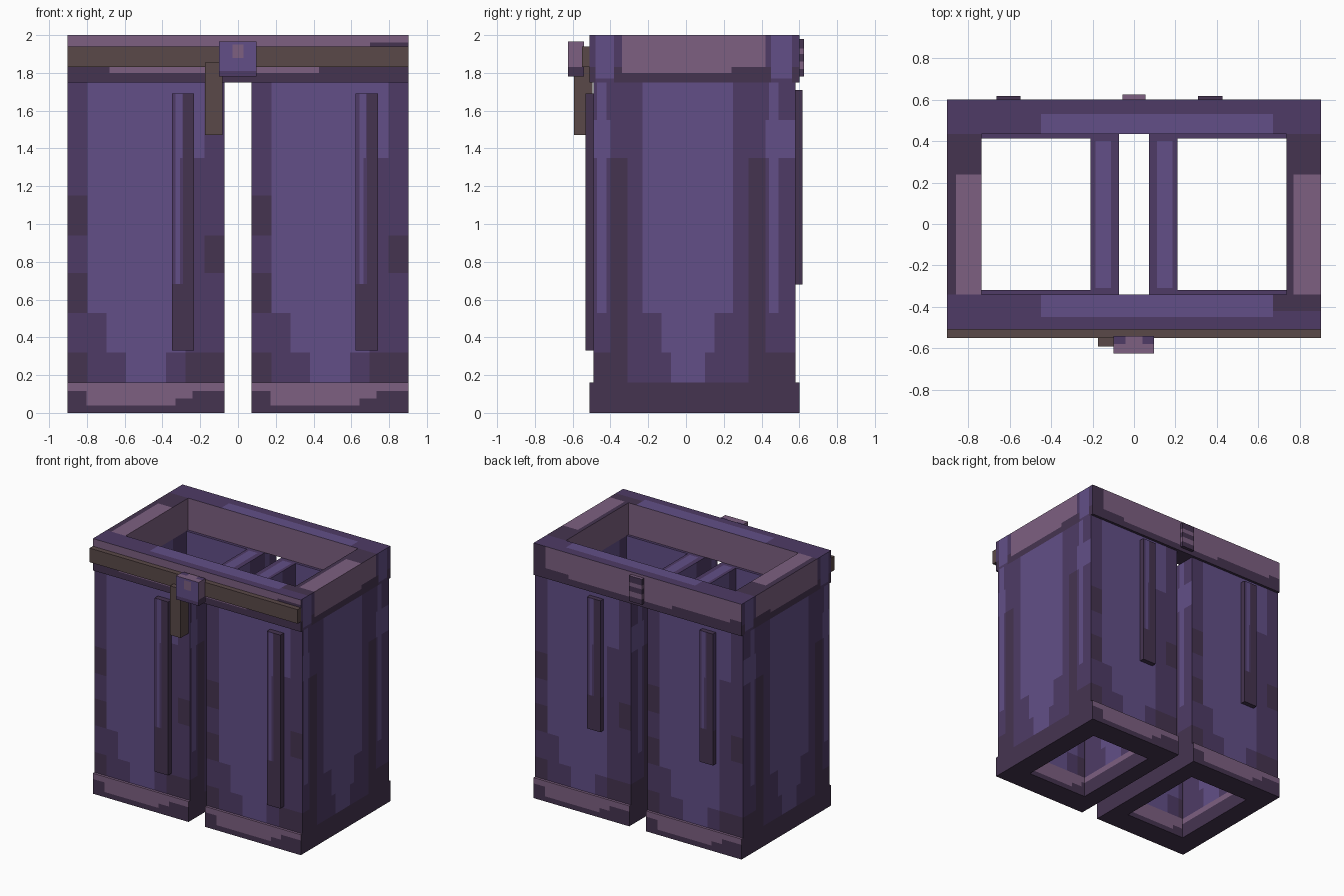
import bpy, bmesh
from mathutils import Vector

if "Cube" in bpy.data.objects:
    bpy.data.objects.remove(bpy.data.objects["Cube"])

LIGHT, MID, DARK, PINK, BROWN = range(5)


def srgb(h):
    c = [int(h[i:i + 2], 16) / 255 for i in (0, 2, 4)]
    return [v / 12.92 if v <= 0.04045 else ((v + 0.055) / 1.055) ** 2.4 for v in c] + [1]


mats = []
for name, code in (("light violet", "624F87"), ("mid violet", "4E3B66"), ("dark plum", "453450"),
                   ("dusty mauve", "7D6081"), ("leather brown", "5A4948")):
    m = bpy.data.materials.new(name)
    m.use_nodes = True
    m.diffuse_color = srgb(code)
    m.node_tree.nodes["Principled BSDF"].inputs["Base Color"].default_value = srgb(code)
    mats.append(m)


def finish(bm, name, rule, cuts):
    """Cut the mesh along axis planes, then colour each face by the rule."""
    for axis, values in cuts.items():
        n = Vector([float(axis == a) for a in "xyz"])
        for v in values:
            bmesh.ops.bisect_plane(bm, geom=bm.verts[:] + bm.edges[:] + bm.faces[:],
                                   plane_co=n * v, plane_no=n, dist=1e-5)
    bmesh.ops.recalc_face_normals(bm, faces=bm.faces[:])
    bm.normal_update()
    for f in bm.faces:
        f.material_index = rule(f.calc_center_median(), f.normal) if callable(rule) else rule
    mesh = bpy.data.meshes.new(name)
    bm.to_mesh(mesh)
    bm.free()
    for m in mats:
        mesh.materials.append(m)
    bpy.context.collection.objects.link(bpy.data.objects.new(name, mesh))


def box(name, span_x, span_y, span_z, rule, **cuts):
    bm = bmesh.new()
    bmesh.ops.create_cube(bm, size=1)
    for v in bm.verts:
        v.co = [r[0] if c < 0 else r[1] for c, r in zip(v.co, (span_x, span_y, span_z))]
    finish(bm, name, rule, cuts)


def ring(name, span_x, span_y, hole_x, hole_y, span_z, rule, **cuts):
    """Rectangular tube with a rectangular hole."""
    bm = bmesh.new()

    def loop(a, b, h):
        return [bm.verts.new(p) for p in ((a[0], b[0], h), (a[1], b[0], h), (a[1], b[1], h), (a[0], b[1], h))]
    loops = [loop(span_x, span_y, span_z[0]), loop(span_x, span_y, span_z[1]),
             loop(hole_x, hole_y, span_z[1]), loop(hole_x, hole_y, span_z[0])]
    for k in range(4):
        a, b = loops[k], loops[(k + 1) % 4]
        for i in range(4):
            j = (i + 1) % 4
            bm.faces.new((a[i], a[j], b[j], b[i]))
    finish(bm, name, rule, cuts)


# Legs: stepped cloth shading, lightest in the middle of every panel
STEPS = (0.105, 0.205, 0.31, 0.52, 0.625, 0.725)
ZC = (0.32, 0.53, 0.74, 0.94, 1.15, 1.35, 1.55)


def leg_rule(x0):
    def rule(p, n):
        z = p.z
        if n.z > 0.5:
            return LIGHT if 0.11 < abs(p.x) < 0.185 and -0.33 < p.y < 0.40 else MID
        if abs(n.y) > 0.5:
            u = p.x - x0 if n.y < 0 else x0 + 0.83 - p.x
            left = 0.105 if z > 0.53 else 0.205 if z > 0.32 else 0.31
            right = 0.725 if z > 1.35 else 0.625 if z > 0.32 else 0.52
            if left < u < right:
                return LIGHT
            if z < 0.32 and (u < 0.105 or u > 0.625):
                return DARK
            if u < 0.105 and (0.94 < z < 1.15 or 0.53 < z < 0.74):
                return DARK
            return DARK if u > 0.725 and 0.74 < z < 0.94 else MID
        v = abs(p.y - 0.01)
        if v < (0.24 if z > 0.53 else 0.14 if z > 0.32 else 0.09):
            return LIGHT
        if z < 0.32:
            return DARK if v > 0.32 else MID
        if z > 0.53 and (0.43 < v < 0.48 or (1.35 < z < 1.55 and v > 0.41)):
            return LIGHT
        return DARK if 0.32 < v < 0.41 and z < 1.35 else MID
    return rule


def hem_rule(x0):
    def rule(p, n):
        outer_side = abs(n.x) > 0.5 and abs(abs(p.x) - 0.487) > 0.35
        if n.z < -0.5 or outer_side:
            return DARK
        u = p.x - x0 if n.y < 0 else x0 + 0.83 - p.x
        low = 0.04 if 0.1 < u < 0.57 else 0.075 if 0.57 < u < 0.66 else 0.115
        return PINK if p.z > low else DARK
    return rule


YC = [0.01 + s * v for v in (0.09, 0.14, 0.24, 0.32, 0.41, 0.43, 0.48) for s in (-1, 1)]
for side, x0, hole in (("left", 0.072, (0.21, 0.737)), ("right", -0.902, (-0.737, -0.21))):
    span = (x0, x0 + 0.83)
    xc = [x0 + s for s in STEPS] + [-0.185, -0.11, 0.11, 0.185]
    ring(side + "_leg", span, (-0.49, 0.58), hole, (-0.318, 0.412), (0.16, 1.75),
         leg_rule(x0), x=xc, y=YC + [0.40], z=ZC)
    ring(side + "_hem", span, (-0.51, 0.60), hole, (-0.318, 0.412), (0, 0.16), hem_rule(x0),
         x=[x0 + u for u in (0.1, 0.17, 0.26, 0.57, 0.66, 0.73)], z=(0.04, 0.075, 0.115))


# Waistband: mauve patches over dark cloth, violet corners
def waist_rule(p, n):
    x, y, z = p
    if n.z < -0.5:
        return DARK
    if n.z > 0.5:
        if abs(x) > 0.737 and -0.34 < y < 0.435:
            edge = 0.77 < x or -0.86 < x < 0
            return PINK if y < 0.24 and edge else DARK
        if -0.45 < x < 0.67 and -0.45 < y < 0.53:
            return LIGHT
        return DARK if x > 0.67 and -0.42 < y < 0.435 else MID
    if abs(n.x) > 0.5:
        if abs(x) < 0.8:
            return PINK
        if -0.34 < y < 0.42:
            return PINK if z > (1.8 if y < 0.24 else 1.83) else DARK
        if -0.48 < y < -0.38 or 0.45 < y < 0.56:
            return LIGHT if z > 1.77 else MID
        return MID if z > 1.83 else DARK
    if -0.4 < y < 0.5:
        return PINK
    if n.y < 0:
        if z > 1.94:
            return DARK if x > 0.7 and z < 1.96 else PINK
        return PINK if -0.68 < x < 0.43 and z > 1.80 else DARK
    if abs(x) > 0.8:
        return PINK if z > 1.86 and x < 0 else DARK
    return PINK if z > (1.80 if -0.3 < x < 0.6 else 1.83) else DARK


ring("waistband", (-0.902, 0.902), (-0.51, 0.60), (-0.737, 0.737), (-0.34, 0.435), (1.75, 2.0), waist_rule,
     x=(-0.86, -0.8, -0.68, -0.45, -0.3, 0.43, 0.6, 0.67, 0.7, 0.77, 0.8),
     y=(-0.48, -0.45, -0.42, -0.38, -0.34, 0.24, 0.42, 0.435, 0.45, 0.53, 0.56),
     z=(1.77, 1.80, 1.83, 1.86, 1.94, 1.96))


# Raised seam strips, front and back
STRIP_W = 0.117


def strip_rule(x0, top, length):
    def rule(p, n):
        if abs(n.y) < 0.5:
            return MID if n.x < -0.5 and p.z > top - length * 0.74 else DARK
        u = p.x - x0 if n.y < 0 else x0 + STRIP_W - p.x
        if p.z < top - length * 0.74 or u > 0.06:
            return DARK
        return LIGHT if 0.02 < u < (0.055 if p.z > 1.35 else 0.042) else MID
    return rule


for place, xs, y, z in (("front", (-0.35, 0.623), (-0.533, -0.485), (0.33, 1.69)),
                        ("back", (-0.665, 0.31), (0.575, 0.617), (0.68, 1.71))):
    for side, x0 in zip(("right", "left"), xs):
        length = z[1] - z[0]
        offsets = [u for s in (0.02, 0.042, 0.055, 0.06) for u in (s, STRIP_W - s)]
        box(f"{place}_{side}_seam_strip", (x0, x0 + STRIP_W), y, z, strip_rule(x0, z[1], length),
            x=[x0 + u for u in offsets], z=(1.35, z[1] - length * 0.74))

# Belt with hanging end
box("belt", (-0.902, 0.902), (-0.55, -0.505), (1.83, 1.94), BROWN)
box("belt_end", (-0.175, -0.083), (-0.592, -0.495), (1.47, 1.855), BROWN)


# Buckle
def buckle_rule(p, n):
    if n.y < -0.5:
        return PINK if -0.03 < p.x < 0.03 and 1.88 < p.z < 1.95 else MID if p.z < 1.81 else LIGHT
    if n.z > 0.5:
        return PINK if p.y < -0.58 or abs(p.x) < 0.04 else MID
    return DARK if n.z < -0.5 or p.z < 1.83 else PINK


box("buckle", (-0.1, 0.097), (-0.625, -0.54), (1.782, 1.966), buckle_rule,
    x=(-0.04, -0.03, 0.03, 0.04), y=(-0.58,), z=(1.81, 1.83, 1.88, 1.95))


# Striped loop at the back
def loop_rule(p, n):
    if abs(n.z) > 0.5:
        return PINK if n.z > 0 else DARK
    return PINK if 1.82 < p.z < 1.86 or 1.90 < p.z < 1.93 else DARK


box("back_loop", (-0.055, 0.055), (0.595, 0.625), (1.78, 1.98), loop_rule, z=(1.82, 1.86, 1.90, 1.93))
